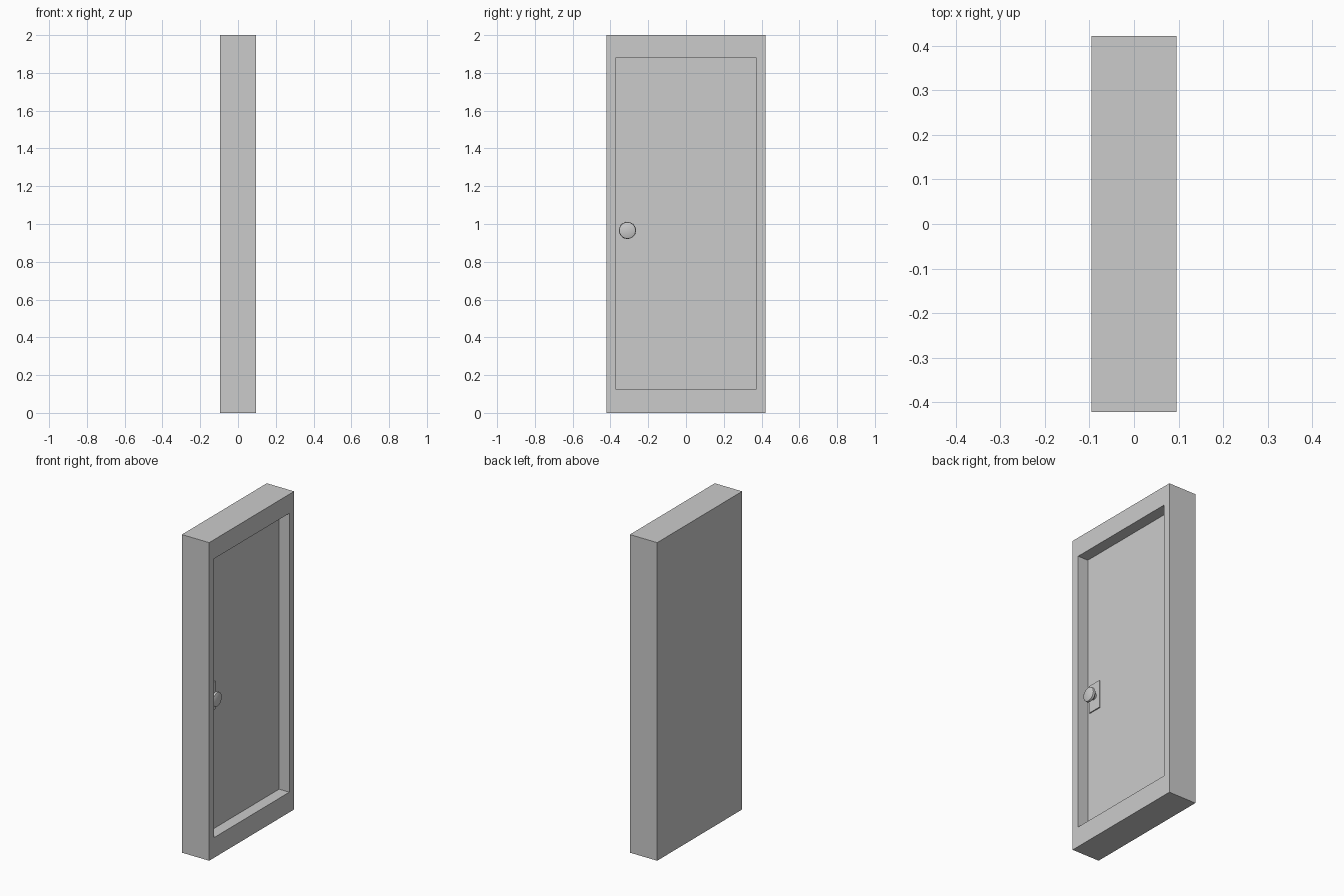
import bpy, bmesh, math
from mathutils import Matrix, Vector

if "Cube" in bpy.data.objects:
    bpy.data.objects.remove(bpy.data.objects["Cube"])

HX, HY, H = 0.095, 0.422, 2.0        # half depth, half width, height
OPEN_Y, OPEN_Z0, OPEN_Z1 = 0.374, 0.127, 1.88
FLOOR_X = 0.024                      # plane of the recessed door panel
KNOB_Y, KNOB_Z = -0.31, 0.966


def finish(name, bm):
    bmesh.ops.recalc_face_normals(bm, faces=bm.faces)
    mesh = bpy.data.meshes.new(name)
    bm.to_mesh(mesh)
    bm.free()
    obj = bpy.data.objects.new(name, mesh)
    bpy.context.collection.objects.link(obj)
    return obj


def box(lo, hi):
    bm = bmesh.new()
    lo, hi = Vector(lo), Vector(hi)
    mat = Matrix.Translation((lo + hi) / 2) @ Matrix.Diagonal((*(hi - lo), 1))
    bmesh.ops.create_cube(bm, size=1, matrix=mat)
    return bm


# door frame and panel: a block with a rectangular pocket in its +x face
bm = box((-HX, -HY, 0), (HX, HY, H))
front = max(bm.faces, key=lambda f: f.calc_center_median().x)
bmesh.ops.inset_individual(bm, faces=[front], thickness=0.04)
for v in front.verts:
    v.co.y = math.copysign(OPEN_Y, v.co.y)
    v.co.z = OPEN_Z1 if v.co.z > H / 2 else OPEN_Z0
pocket = bmesh.ops.extrude_discrete_faces(bm, faces=[front])["faces"][0]
for v in pocket.verts:
    v.co.x = FLOOR_X
finish("door_and_frame", bm)

# thin plate behind the knob
finish("knob_plate", box((FLOOR_X - 0.005, KNOB_Y - 0.044, KNOB_Z - 0.087),
                         (FLOOR_X + 0.007, KNOB_Y + 0.044, KNOB_Z + 0.087)))

# turned knob: stem flaring to a broad rim with a slightly domed face
profile = [(0, 0), (0.019, 0), (0.019, 0.024), (0.038, 0.030),
           (0.045, 0.038), (0.043, 0.050), (0.030, 0.055), (0, 0.057)]
bm = bmesh.new()
verts = [bm.verts.new((FLOOR_X + x, KNOB_Y + r, KNOB_Z)) for r, x in profile]
edges = [bm.edges.new(pair) for pair in zip(verts, verts[1:])]
bmesh.ops.spin(bm, geom=verts + edges, cent=(FLOOR_X, KNOB_Y, KNOB_Z),
               axis=(1, 0, 0), angle=math.tau, steps=32)
bmesh.ops.remove_doubles(bm, verts=bm.verts, dist=1e-5)
knob = finish("door_knob", bm)
bpy.context.view_layer.objects.active = knob
knob.select_set(True)
bpy.ops.object.shade_smooth_by_angle(angle=math.radians(40))
